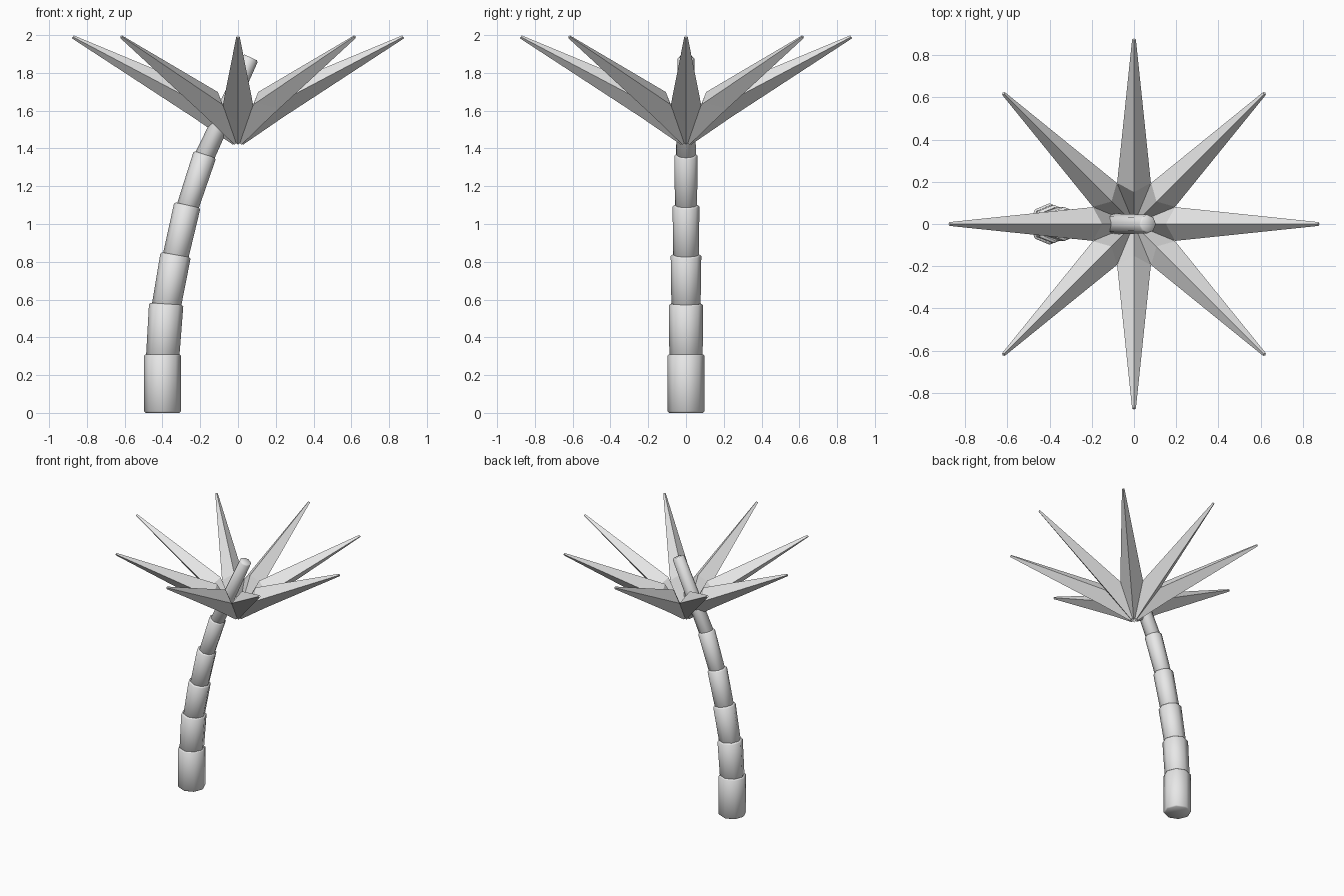
import bpy, bmesh
from math import cos, sin, pi, radians
from mathutils import Vector

cube = bpy.data.objects.get("Cube")
if cube:
    bpy.data.objects.remove(cube, do_unlink=True)

grey = bpy.data.materials.new("plain_grey")
grey.use_nodes = True
grey.diffuse_color = (0.8, 0.8, 0.8, 1)
grey.node_tree.nodes["Principled BSDF"].inputs["Base Color"].default_value = (0.8, 0.8, 0.8, 1)


def loft(name, rings, smooth_angle):
    """Skin a list of equal-sized point rings and cap both ends."""
    bm = bmesh.new()
    loops = [[bm.verts.new(p) for p in ring] for ring in rings]
    n = len(loops[0])
    for a, b in zip(loops, loops[1:]):
        for i in range(n):
            j = (i + 1) % n
            bm.faces.new((a[i], a[j], b[j], b[i]))
    bm.faces.new(loops[0][::-1])
    bm.faces.new(loops[-1])
    bmesh.ops.recalc_face_normals(bm, faces=bm.faces)
    mesh = bpy.data.meshes.new(name)
    bm.to_mesh(mesh)
    bm.free()
    mesh.materials.append(grey)
    obj = bpy.data.objects.new(name, mesh)
    bpy.context.collection.objects.link(obj)
    bpy.ops.object.select_all(action='DESELECT')
    obj.select_set(True)
    bpy.context.view_layer.objects.active = obj
    bpy.ops.object.shade_smooth_by_angle(angle=radians(smooth_angle))
    return obj


# Trunk: stacked, leaning octagonal segments (bottom x, z, radius, top x, z, radius)
segments = [
    (-0.40, 0.00, 0.098, -0.40, 0.31, 0.098),
    (-0.40, 0.28, 0.088, -0.38, 0.577, 0.091),
    (-0.384, 0.54, 0.077, -0.33, 0.837, 0.081),
    (-0.337, 0.80, 0.068, -0.268, 1.10, 0.071),
    (-0.277, 1.06, 0.058, -0.175, 1.368, 0.062),
    (-0.19, 1.33, 0.053, 0.067, 1.882, 0.044),
]
SIDES, BEVEL = 8, 0.008
for k, (x0, z0, r0, x1, z1, r1) in enumerate(segments):
    low, high = Vector((x0, 0, z0)), Vector((x1, 0, z1))
    axis = (high - low).normalized()
    across = Vector((axis.z, 0, -axis.x))
    side = Vector((0, 1, 0))
    profile = [(low, r0 - BEVEL), (low + axis * BEVEL, r0),
               (high - axis * BEVEL, r1), (high, r1 - BEVEL)]
    rings = [[c + (across * cos(2 * pi * i / SIDES) + side * sin(2 * pi * i / SIDES)) * r
              for i in range(SIDES)] for c, r in profile]
    loft(f"trunk_segment_{k + 1}", rings, 50)

# Fronds: eight diamond-section spikes, widest near the crown centre
stations = [(0.018, 1.433, 0.016), (0.195, 1.632, 0.08), (0.875, 1.991, 0.009)]
along = Vector((0.834, 0, 0.55))
lift = Vector((-0.55, 0, 0.834))
for k in range(8):
    rings = []
    for r, z, half in stations:
        c = Vector((r, 0, z))
        wide = Vector((0, half, 0))
        rings.append([c + lift * half, c + wide, c - lift * half, c - wide])
    frond = loft(f"frond_{k + 1}", rings, 20)
    frond.rotation_euler.z = k * pi / 4
